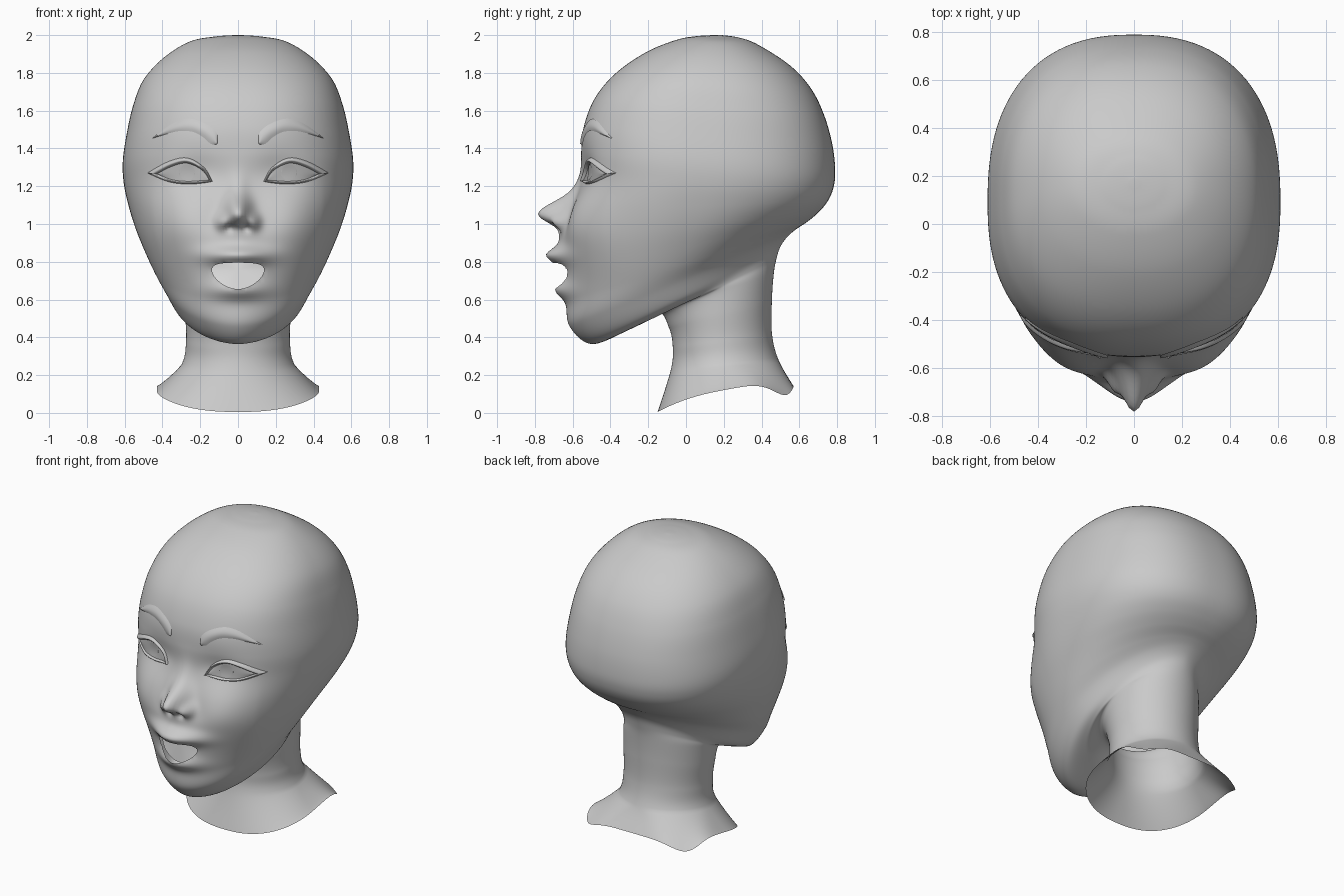
import bpy, bmesh
from math import sin, cos, pi, exp, copysign
from mathutils import Vector
from mathutils.bvhtree import BVHTree

cube = bpy.data.objects.get("Cube")
if cube:
    bpy.data.objects.remove(cube, do_unlink=True)


def material(name, value):
    mat = bpy.data.materials.new(name)
    mat.use_nodes = True
    colour = (value, value, value, 1)
    mat.diffuse_color = colour
    mat.node_tree.nodes["Principled BSDF"].inputs["Base Color"].default_value = colour
    return mat


SKIN = material("matte grey", 0.59)
EYE = material("eye grey", 0.45)
WHITE = material("mouth white", 1.0)


def make_object(name, bm, mat, mirrored=False):
    mesh = bpy.data.meshes.new(name)
    bm.to_mesh(mesh)
    bm.free()
    mesh.materials.append(mat)
    for poly in mesh.polygons:
        poly.use_smooth = True
    obj = bpy.data.objects.new(name, mesh)
    bpy.context.collection.objects.link(obj)
    if mirrored:
        obj.modifiers.new("mirror", 'MIRROR')
    return obj


def spline(points, steps):
    """Smooth curve of any dimension through the given points."""
    out = []
    last = len(points) - 1
    for i in range(last):
        p, q, r, s = (points[min(max(i + k, 0), last)] for k in (-1, 0, 1, 2))
        for j in range(steps):
            t = j / steps
            out.append([b + t * (c - a + t * (2*a - 5*b + 4*c - d + t * (3*(b - c) + d - a))) / 2
                        for a, b, c, d in zip(p, q, r, s)])
    return out + [list(points[last])]


def bump(dx, dz, sx, sz):
    return exp(-((dx / sx) ** 2 + (dz / sz) ** 2) / 2)


def relief(x, z):
    """Forward offset of nose, lips, cheeks and eye sockets."""
    x = abs(x)
    # nose tip, bridge, wings and nostrils
    d = 0.185 * bump(x, z - 1.055, 0.045, 0.062 if z > 1.055 else 0.05)
    d += 0.02 * bump(x, z - 1.19, 0.035, 0.06)
    d += 0.06 * bump(x - 0.082, z - 1.01, 0.027, 0.03)
    d -= 0.03 * bump(x - 0.042, z - 0.98, 0.016, 0.014)
    # upper lip, groove above it, lower lip and the fullness around them
    d += 0.095 * bump(x, z - 0.835, 0.11, 0.035)
    d += 0.035 * bump(x, z - 0.93, 0.09, 0.04)
    d += 0.05 * bump(x, z - 0.65, 0.1, 0.035)
    d += 0.03 * bump(x, z - 0.75, 0.16, 0.17)
    # cheeks and sockets
    d += 0.06 * bump(x - 0.3, z - 1, 0.14, 0.13)
    d -= 0.025 * bump(x - 0.22, z - 1.27, 0.09, 0.07)
    return d


# Head and neck rings: front y, front z, back y, back z, half width, squareness
RINGS = [
    (.15, 2, .19, 2, .02, 2),
    (.06, 1.995, .28, 1.987, .13, 2),
    (-.05, 1.975, .38, 1.95, .26, 2.1),
    (-.21, 1.91, .55, 1.84, .395, 2.2),
    (-.37, 1.8, .66, 1.72, .5, 2.3),
    (-.48, 1.67, .73, 1.58, .555, 2.4),
    (-.54, 1.52, .775, 1.42, .59, 2.4),
    (-.555, 1.38, .79, 1.28, .61, 2.4),
    (-.555, 1.24, .78, 1.19, .605, 2.4),
    (-.58, 1.08, .75, 1.12, .58, 2.4),
    (-.605, .92, .7, 1.06, .545, 2.3),
    (-.62, .76, .64, 1.01, .5, 2.15),
    (-.615, .6, .58, .97, .45, 2),
    (-.61, .46, .535, .93, .395, 1.9),
    (-.5, .365, .5, .88, .345, 1.85),
    (-.32, .43, .48, .82, .305, 1.9),
    (-.15, .53, .465, .74, .285, 2),
    (-.09, .45, .455, .6, .28, 2),
    (-.07, .35, .455, .42, .275, 2),
    (-.08, .23, .49, .28, .3, 2),
    (-.15, .005, .57, .14, .43, 2.4),
]
STEPS, COLUMNS = 12, 160

bm = bmesh.new()
rows = []
for k, (yf, zf, yb, zb, w, n) in enumerate(spline(RINGS, STEPS)):
    collar = max(0, k / STEPS - len(RINGS) + 2)
    row = []
    for j in range(COLUMNS):
        u = 2 * pi * j / COLUMNS
        t = u - 0.5 * sin(u)            # denser columns on the face
        c, s = cos(t), sin(t)
        power = 2 / (n if c > 0 else n + 2 * collar)
        x = w * copysign(abs(s) ** power, s)
        mid = yf + 0.48 * (yb - yf)
        y = mid + ((yf if c > 0 else yb) - mid) * abs(c) ** power
        z = zf + (zb - zf) * (y - yf) / (yb - yf) + 0.05 * collar * s * s
        if c < 0:                       # collar dips at its back corners
            z -= 0.06 * collar * sin(2 * t) ** 2
        if y < -0.25:
            y -= relief(x, z) * min(1, (-0.25 - y) / 0.15)
        row.append(bm.verts.new((x, y, z)))
    rows.append(row)
bm.faces.new(rows[0])
for a, b in zip(rows, rows[1:]):
    for j in range(COLUMNS):
        i = (j + 1) % COLUMNS
        bm.faces.new((a[j], a[i], b[i], b[j]))
bmesh.ops.recalc_face_normals(bm, faces=bm.faces)
surface = BVHTree.FromBMesh(bm)

# Open mouth: remove the faces and fit the edge to a clean outline
MOUTH_Z = 0.755


def mouth_radius(p):
    """One on the outline: nearly flat above, tapering below."""
    h, n = (0.04, 3) if p.z > MOUTH_Z else (0.1, 1.7)
    return (abs(p.x / 0.138) ** n + abs((p.z - MOUTH_Z) / h) ** n) ** (1 / n)


hole = [f for f in bm.faces
        if f.calc_center_median().y < -0.4 and mouth_radius(f.calc_center_median()) < 1]
bmesh.ops.delete(bm, geom=hole, context='FACES')
for v in bm.verts:
    if v.is_boundary and v.co.y < -0.4:
        r = mouth_radius(v.co)
        v.co.x /= r
        v.co.z = MOUTH_Z + (v.co.z - MOUTH_Z) / r
make_object("head_and_neck", bm, SKIN)

# Mouth lining just behind the lips
bm = bmesh.new()
bmesh.ops.create_circle(bm, cap_ends=True, cap_tris=True, segments=32, radius=1)
for v in bm.verts:
    x, y, _ = v.co
    v.co = (0.148 * x, -0.615 + 0.025 * x * x, MOUTH_Z + (0.065 if y > 0 else 0.125) * y)
bmesh.ops.recalc_face_normals(bm, faces=bm.faces)
if sum(f.normal.y for f in bm.faces) > 0:
    bmesh.ops.reverse_faces(bm, faces=bm.faces)
make_object("mouth_lining", bm, WHITE)


def patch(name, upper, lower, mat, base, bulge, across=6):
    """Mirrored strip between two curves, laid on the face."""
    bm = bmesh.new()
    grid = []
    for a, b in zip(spline(upper, 6), spline(lower, 6)):
        line = []
        for i in range(across + 1):
            f = i / across
            x, z = (p + f * (q - p) for p, q in zip(a, b))
            hit = surface.ray_cast(Vector((x, -2, z)), Vector((0, 1, 0)))[0]
            line.append(bm.verts.new((x, hit.y - base - bulge * sin(pi * f), z)))
        grid.append(line)
    for a, b in zip(grid, grid[1:]):
        for i in range(across):
            bm.faces.new((a[i], a[i + 1], b[i + 1], b[i]))
    bmesh.ops.remove_doubles(bm, verts=bm.verts, dist=0.0002)
    bmesh.ops.recalc_face_normals(bm, faces=bm.faces)
    # make the strip face forward
    if sum(f.normal.y * f.calc_area() for f in bm.faces) > 0:
        bmesh.ops.reverse_faces(bm, faces=bm.faces)
    return make_object(name, bm, mat, True)


# Eyes, lids and brows on one side, mirrored to the other
lid_top = [(.135, 1.225), (.18, 1.3), (.27, 1.35), (.37, 1.33), (.48, 1.27)]
eye_top = [(.15, 1.23), (.19, 1.285), (.27, 1.322), (.35, 1.305), (.43, 1.265)]
eye_low = [(.15, 1.23), (.19, 1.23), (.27, 1.226), (.35, 1.235), (.43, 1.265)]
lid_low = [(.135, 1.225), (.19, 1.216), (.27, 1.211), (.37, 1.224), (.48, 1.27)]
patch("eyes", eye_top, eye_low, EYE, 0.003, 0.004)
patch("upper_lids", lid_top, eye_top, SKIN, 0.002, 0.02)
patch("lower_lids", eye_low, lid_low, SKIN, 0.002, 0.012)

angles = [pi * (1 - i / 6) for i in range(7)]
iris_top = [(.27 + .043 * cos(a), 1.273 + .043 * sin(a)) for a in angles]
iris_low = [(x, 2 * 1.273 - z) for x, z in iris_top]
patch("irises", iris_top, iris_low, EYE, 0.009, 0.001)

brow_top = [(.108, 1.43), (.115, 1.485), (.17, 1.53), (.25, 1.557), (.32, 1.545),
            (.385, 1.508), (.455, 1.452)]
brow_low = [(.115, 1.42), (.145, 1.425), (.185, 1.46), (.24, 1.488), (.31, 1.492),
            (.38, 1.476), (.455, 1.452)]
patch("eyebrows", brow_top, brow_low, SKIN, 0.004, 0.009)
